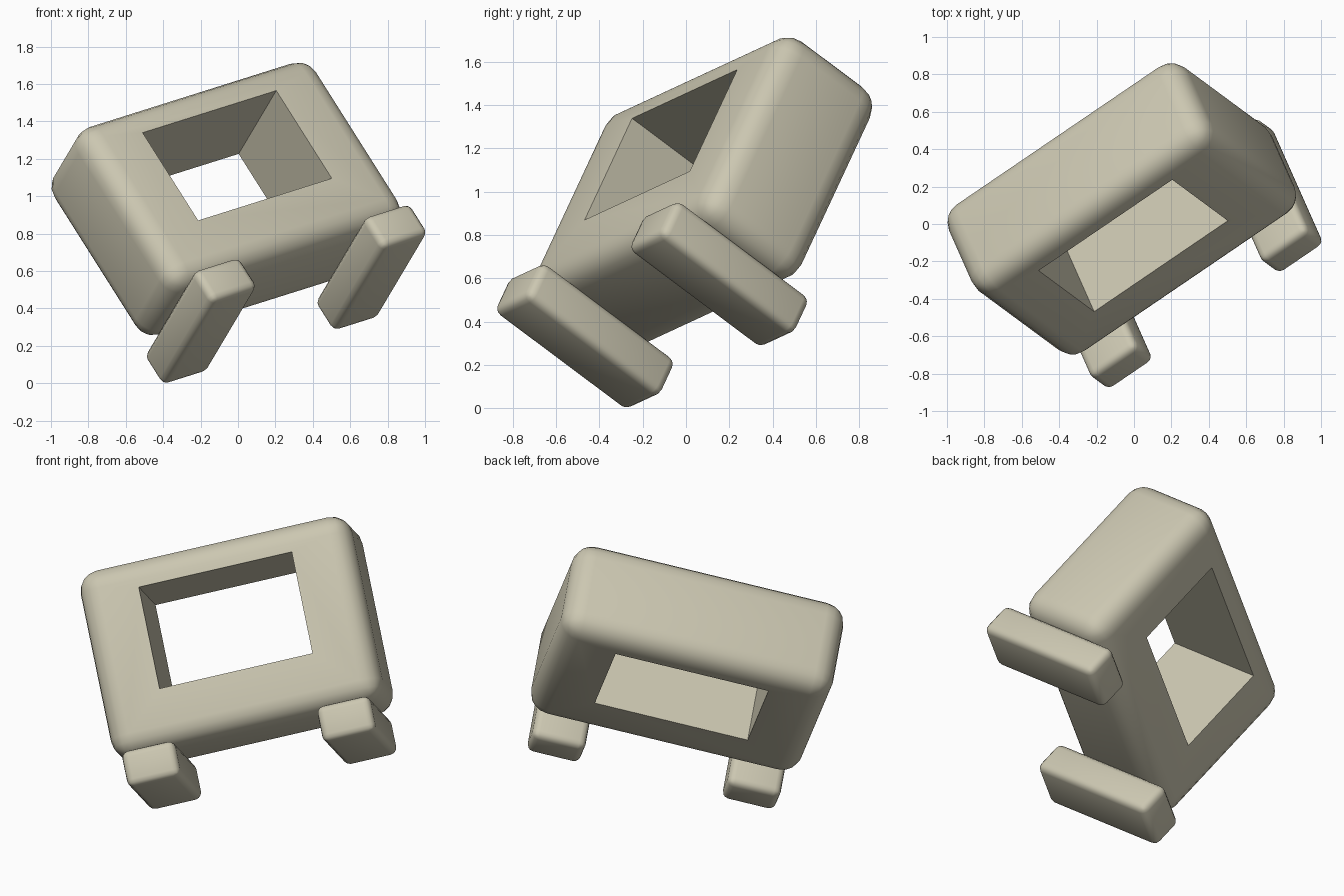
import bpy
import math
from mathutils import Matrix, Vector

cube = bpy.data.objects.get("Cube")
if cube:
    bpy.data.objects.remove(cube, do_unlink=True)

# One warm stone colour
stone = bpy.data.materials.new("warm_stone")
stone.use_nodes = True
colour = (0.60, 0.57, 0.44, 1.0)
stone.diffuse_color = colour
stone.node_tree.nodes["Principled BSDF"].inputs["Base Color"].default_value = colour

# Tilted frame shared by all parts: across, towards the face, up
across = Vector((0.80, 0.544, 0.252)).normalized()
up = Vector((-0.494, 0.369, 0.787))
up = (up - across * up.dot(across)).normalized()
back = up.cross(across)
tilt = Matrix((across, back, up)).transposed().to_4x4()
frame = Matrix.Translation((-0.065, 0.081, 0.985)) @ tilt


def block(name, size, offset, radius=0.0, segments=4):
    """Box in the tilted frame, with optional rounded edges."""
    bpy.ops.mesh.primitive_cube_add(size=1)
    obj = bpy.context.object
    obj.name = name
    obj.data.transform(Matrix.Diagonal((*size, 1)))
    obj.data.materials.append(stone)
    obj.matrix_world = frame @ Matrix.Translation(offset)
    if radius:
        bevel = obj.modifiers.new("rounding", "BEVEL")
        bevel.width = radius
        bevel.segments = segments
        bpy.ops.object.modifier_apply(modifier=bevel.name)
    return obj


# Rounded body with a rectangular window right through it
body = block("body", (1.585, 0.60, 1.10), (0, 0, 0), 0.12)
cutter = block("window_cutter", (0.893, 1.0, 0.597), (0, 0, 0.08))
cutter.hide_render = True
bpy.context.view_layer.update()
bpy.context.view_layer.objects.active = body
window = body.modifiers.new("window", "BOOLEAN")
window.operation = "DIFFERENCE"
window.solver = "EXACT"
window.object = cutter
bpy.ops.object.modifier_apply(modifier=window.name)
bpy.data.objects.remove(cutter, do_unlink=True)

# Two long feet under the body
parts = [body]
for side, name in ((-1, "right_foot"), (1, "left_foot")):
    parts.append(block(name, (0.31, 0.82, 0.21), (side * 0.57, 0, -0.648), 0.04, 3))

# Smooth rounding, crisp window edges
for part in parts:
    bpy.ops.object.select_all(action="DESELECT")
    part.select_set(True)
    bpy.context.view_layer.objects.active = part
    bpy.ops.object.shade_smooth_by_angle(angle=math.radians(40))
